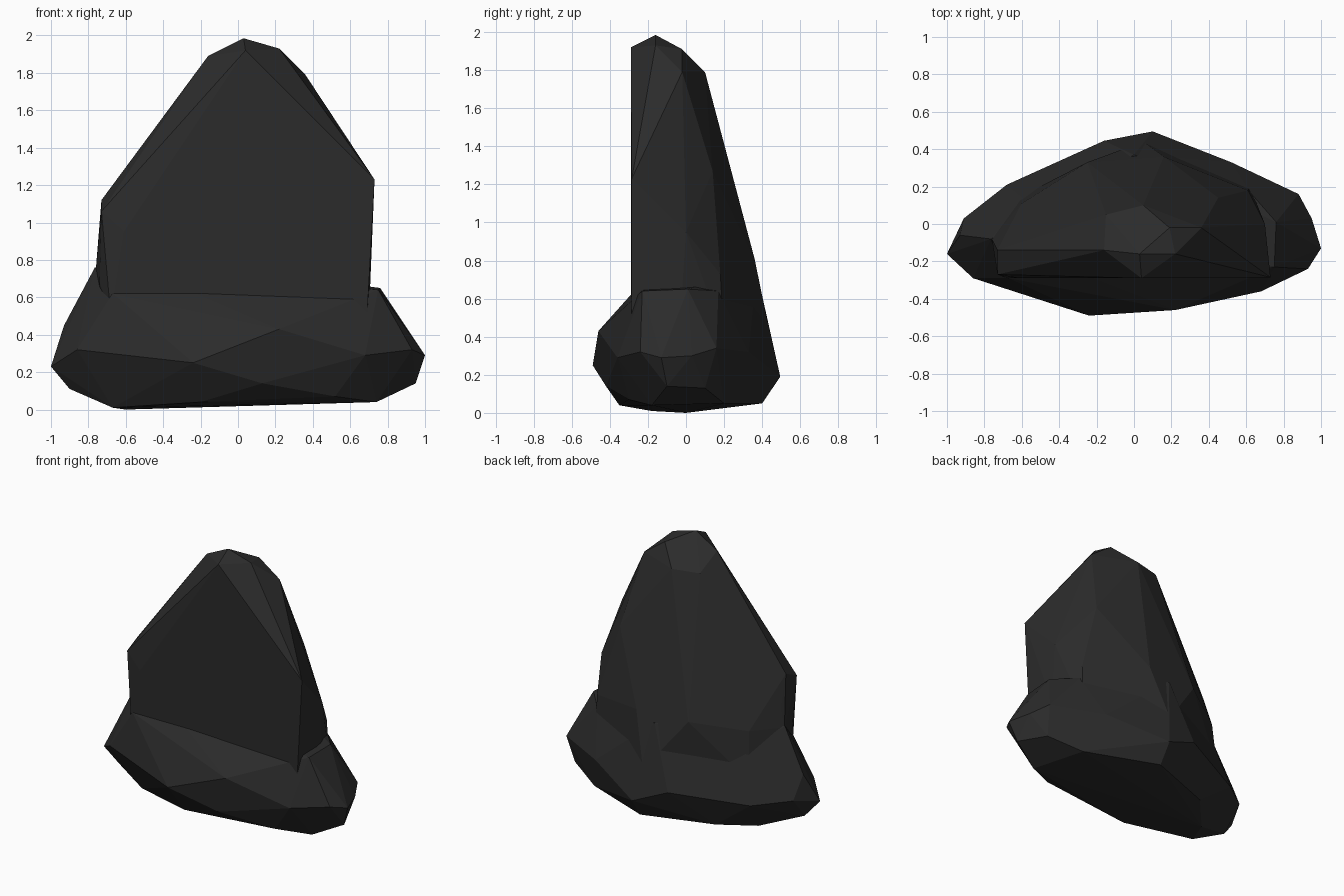
import bpy, bmesh

stone = bpy.data.materials.new("charcoal stone")
stone.diffuse_color = (0.024, 0.024, 0.024, 1)


def hull(name, points):
    """Faceted convex chunk of stone around a few corner points."""
    bm = bmesh.new()
    for p in points:
        bm.verts.new(p)
    bmesh.ops.convex_hull(bm, input=bm.verts)
    loose = [v for v in bm.verts if not v.link_faces]
    bmesh.ops.delete(bm, geom=loose, context='VERTS')
    bmesh.ops.recalc_face_normals(bm, faces=bm.faces)
    me = bpy.data.meshes.new(name)
    bm.to_mesh(me)
    bm.free()
    me.materials.append(stone)
    ob = bpy.data.objects.new(name, me)
    bpy.context.collection.objects.link(ob)
    return ob


# Upright slab with a flat front and chamfered crown
slab = hull("rock", [
    (-.16, -.14, 1.89), (.03, -.16, 1.985), (.22, -.16, 1.93), (.19, -.02, 1.91),
    (.05, .10, 1.79), (-.15, .05, 1.79), (.36, -.02, 1.79), (.04, -.29, 1.92),
    (.73, -.285, 1.23), (.45, .14, 1.27), (.70, 0, .95), (.70, -.285, .96),
    (-.73, -.14, 1.12), (-.73, -.27, 1.06), (-.61, -.29, .95), (-.73, -.08, .9),
    (-.76, -.08, .75), (-.74, -.2, .68), (.16, .36, .81), (-.25, .33, .81),
    (.61, .18, .73), (-.60, .11, .75), (.69, -.285, .5), (-.68, -.29, .5),
    (.05, .44, .42), (.62, .2, .4), (-.62, .14, .4), (.70, -.03, .5), (-.74, -.08, .5)])

# Wide flared foot
foot = hull("foot", [
    (-.67, -.29, .62), (-.22, -.29, .62), (.55, -.29, .55), (.76, .01, .65),
    (.75, -.23, .64), (.62, .17, .64), (-.765, -.08, .76), (-.58, .13, .62), (0, .37, .75),
    (-.93, -.06, .45), (-1, -.16, .23), (-.91, .03, .28), (-.86, -.29, .32),
    (-.24, -.49, .25), (.22, -.46, .43), (.68, -.36, .29), (.93, -.24, .32),
    (1, -.13, .29), (.95, .03, .30), (.88, .16, .34), (.52, .33, .32),
    (.10, .495, .19), (-.16, .445, .30), (-.68, .21, .25),
    (.95, -.1, .14), (.85, .1, .13), (.74, -.18, .04), (.62, .2, .05), (.1, .40, .05),
    (.52, -.3, .07), (.13, -.42, .14), (-.2, -.35, .04), (-.67, -.18, .01),
    (-.6, 0, 0), (-.9, -.12, .11), (-.4, .22, .04)])

# Fuse both chunks into one rock
fuse = slab.modifiers.new("fuse", 'BOOLEAN')
fuse.operation = 'UNION'
fuse.solver = 'EXACT'
fuse.object = foot
bpy.context.view_layer.objects.active = slab
slab.select_set(True)
bpy.ops.object.modifier_apply(modifier=fuse.name)
bpy.data.objects.remove(foot)
